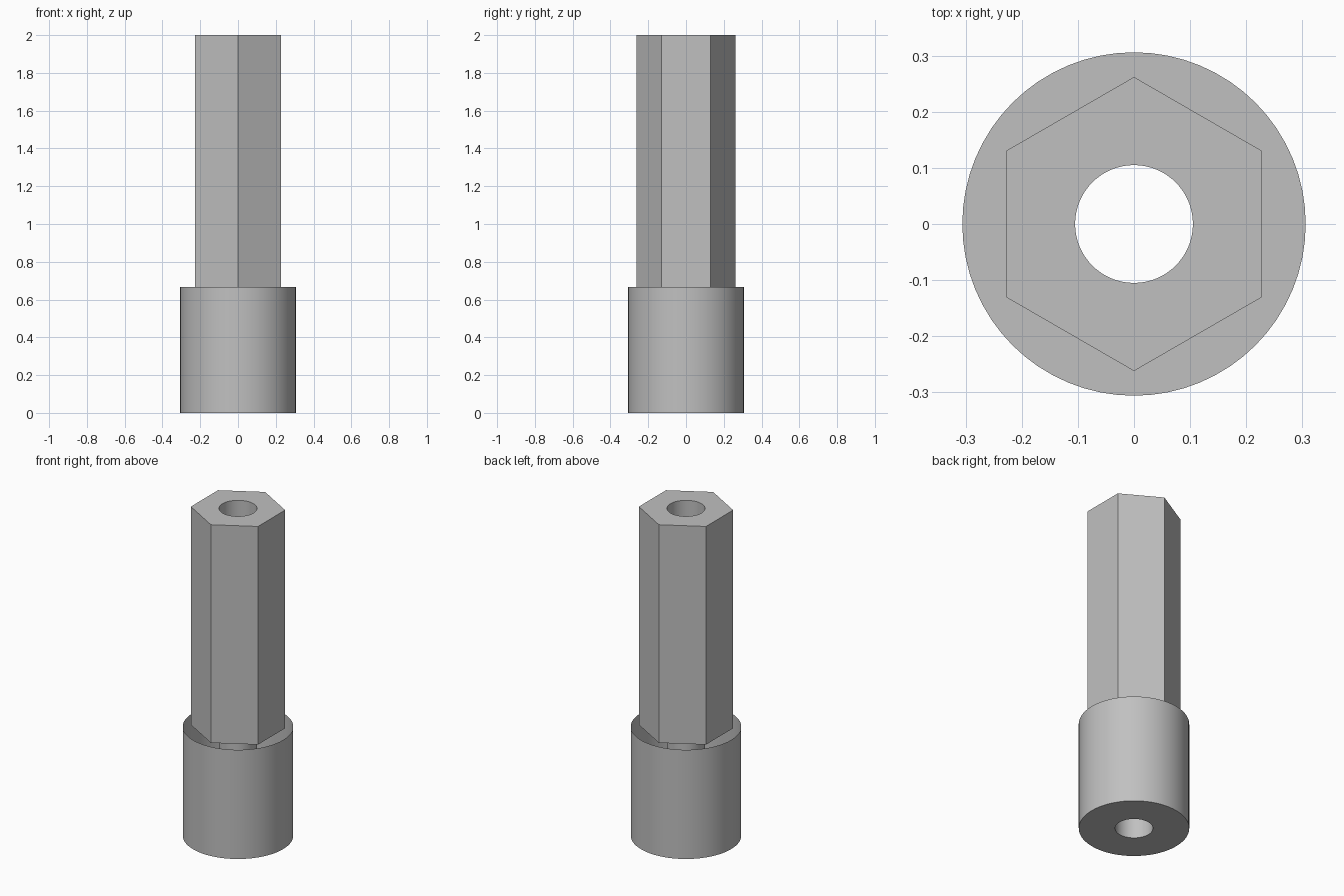
import bpy
import bmesh
from math import cos, sin, pi, radians
from mathutils import Vector

cube = bpy.data.objects.get("Cube")
if cube:
    bpy.data.objects.remove(cube, do_unlink=True)

SEGMENTS = 64
COLLAR_R, BORE_R, HEX_R = 0.306, 0.105, 0.262
COLLAR_TOP, TOP = 0.667, 2.0

grey = bpy.data.materials.new("steel grey")
grey.use_nodes = True
colour = (0.53, 0.53, 0.53, 1)
grey.diffuse_color = colour
grey.node_tree.nodes["Principled BSDF"].inputs["Base Color"].default_value = colour


def ring(bm, radius, z, sides):
    """Closed loop of vertices, with the first corner on +y."""
    angles = [pi / 2 + 2 * pi * i / sides for i in range(sides)]
    return [bm.verts.new((radius * cos(a), radius * sin(a), z)) for a in angles]


def wall(bm, lower, upper):
    """Quads between two loops; they face outward when lower is below upper."""
    n = len(lower)
    for i in range(n):
        j = (i + 1) % n
        bm.faces.new((lower[i], lower[j], upper[j], upper[i]))


def cap(bm, outer, inner, normal):
    """Flat face with a hole, between loops of any side counts."""
    edges = []
    for loop in (outer, inner):
        for a, b in zip(loop, loop[1:] + loop[:1]):
            edges.append(bm.edges.get((a, b)) or bm.edges.new((a, b)))
    made = bmesh.ops.triangle_fill(bm, edges=edges, use_beauty=True, normal=normal)
    for face in [f for f in made["geom"] if isinstance(f, bmesh.types.BMFace)]:
        face.normal_update()
        if face.normal.dot(normal) < 0:
            face.normal_flip()


def finish(bm, name):
    mesh = bpy.data.meshes.new(name)
    bm.normal_update()
    bm.to_mesh(mesh)
    bm.free()
    mesh.materials.append(grey)
    obj = bpy.data.objects.new(name, mesh)
    bpy.context.collection.objects.link(obj)
    return obj


# Round collar: outer wall and floor, open at the top
bm = bmesh.new()
base = ring(bm, COLLAR_R, 0, SEGMENTS)
wall(bm, base, ring(bm, COLLAR_R, COLLAR_TOP, SEGMENTS))
wall(bm, ring(bm, BORE_R, 0, SEGMENTS), base)
collar = finish(bm, "round_collar")

# Hexagonal shank: six flats and a pierced top
bm = bmesh.new()
crown = ring(bm, HEX_R, TOP, 6)
wall(bm, ring(bm, HEX_R, COLLAR_TOP, 6), crown)
cap(bm, crown, ring(bm, BORE_R, TOP, SEGMENTS), Vector((0, 0, 1)))
shank = finish(bm, "hexagonal_shank")

# Bore: tube through the full height, facing the axis
bm = bmesh.new()
wall(bm, ring(bm, BORE_R, TOP, SEGMENTS), ring(bm, BORE_R, 0, SEGMENTS))
bore = finish(bm, "through_bore")

# Smooth the round walls, keep the corners crisp
bpy.ops.object.select_all(action="DESELECT")
for obj in (collar, shank, bore):
    obj.select_set(True)
bpy.context.view_layer.objects.active = collar
bpy.ops.object.shade_smooth_by_angle(angle=radians(30))
